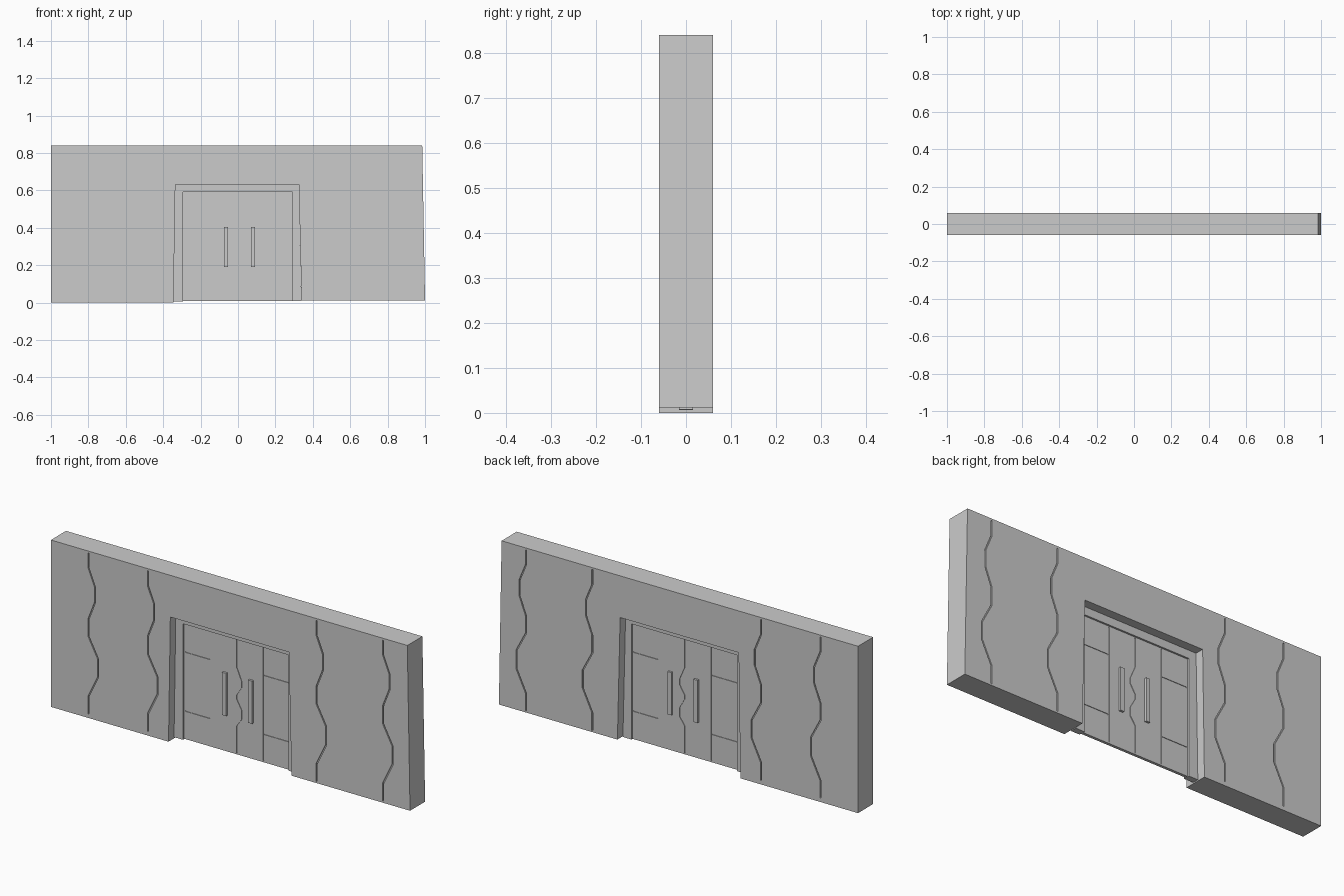
import bpy
import bmesh
from mathutils import Vector

if "Cube" in bpy.data.objects:
    bpy.data.objects.remove(bpy.data.objects["Cube"])


def prism(name, pts, y0, y1):
    """Extrude an outline drawn in x/z between two y planes."""
    bm = bmesh.new()
    face = bm.faces.new([bm.verts.new((x, y0, z)) for x, z in pts])
    ext = bmesh.ops.extrude_face_region(bm, geom=[face])
    moved = [v for v in ext["geom"] if isinstance(v, bmesh.types.BMVert)]
    bmesh.ops.translate(bm, verts=moved, vec=(0, y1 - y0, 0))
    bmesh.ops.recalc_face_normals(bm, faces=bm.faces)
    mesh = bpy.data.meshes.new(name)
    bm.to_mesh(mesh)
    bm.free()
    obj = bpy.data.objects.new(name, mesh)
    bpy.context.collection.objects.link(obj)
    return obj


def box(name, x0, x1, z0, z1, y0, y1):
    return prism(name, [(x0, z0), (x1, z0), (x1, z1), (x0, z1)], y0, y1)


def ribbon(path, width):
    """Closed outline of constant width around a path."""
    p = [Vector(q) for q in path]
    left, right = [], []
    for i, q in enumerate(p):
        a = (q - p[i - 1]).normalized() if i else (p[1] - q).normalized()
        b = (p[i + 1] - q).normalized() if i < len(p) - 1 else a
        t = (a + b).normalized()
        n = Vector((-t.y, t.x)) * width / 2 / max(t.dot(a), 0.3)
        left.append(q + n)
        right.append(q - n)
    return [tuple(v) for v in left + right[::-1]]


def engrave(target, path, width, face_y, depth):
    """Cut a thin groove into the front and the back of a slab."""
    for side in (-1, 1):
        ys = sorted((side * (face_y - depth), side * (face_y + 0.01)))
        cutter = prism("groove_cutter", ribbon(path, width), *ys)
        cutter.hide_render = True
        cutter.hide_set(True)
        mod = target.modifiers.new("groove", 'BOOLEAN')
        mod.operation = 'DIFFERENCE'
        mod.solver = 'EXACT'
        mod.object = cutter


# Wall with the doorway left open and a slightly slanted right end
wall = prism("wall", [(-1, 0), (-0.345, 0), (-0.335, 0.63), (0.325, 0.63),
                      (0.34, 0.012), (1, 0.012), (0.985, 0.84), (-1, 0.84)],
             -0.06, 0.06)

# Wavy grooves on both wall faces
wave = [(0, 0.83), (0, 0.755), (0.035, 0.67), (0.035, 0.59), (0, 0.5),
        (0, 0.41), (0.053, 0.31), (0.053, 0.22), (0, 0.11), (0, 0.02)]
for x0 in (-0.79, -0.46, 0.48, 0.85):
    engrave(wall, [(x0 + x, z) for x, z in wave], 0.006, 0.06, 0.006)

# Door frame
prism("door_frame", [(-0.345, 0.006), (-0.295, 0.006), (-0.295, 0.59),
                     (0.292, 0.59), (0.292, 0.008), (0.34, 0.008),
                     (0.325, 0.63), (-0.335, 0.63)], -0.016, 0.016)

# Door slab with panel seams and a wavy centre joint
door = box("double_door", -0.295, 0.292, 0.008, 0.59, -0.007, 0.007)
joint = [(0, 0.585), (0, 0.445), (0.028, 0.38), (0.028, 0.35), (0, 0.305),
         (0, 0.285), (0.028, 0.235), (0.028, 0.19), (0, 0.15), (0, 0.015)]
engrave(door, joint, 0.005, 0.007, 0.003)
for s in (-1, 1):
    engrave(door, [(s * 0.147, 0.585), (s * 0.147, 0.015)], 0.005, 0.007, 0.003)
    for z in (0.15, 0.447):
        engrave(door, [(s * 0.152, z), (s * 0.288, z)], 0.005, 0.007, 0.003)

# Upright handles on both faces of both leaves
for x in (-0.065, 0.08):
    for y0, y1 in ((-0.018, -0.006), (0.006, 0.018)):
        box("door_handle", x - 0.011, x + 0.011, 0.19, 0.405, y0, y1)
